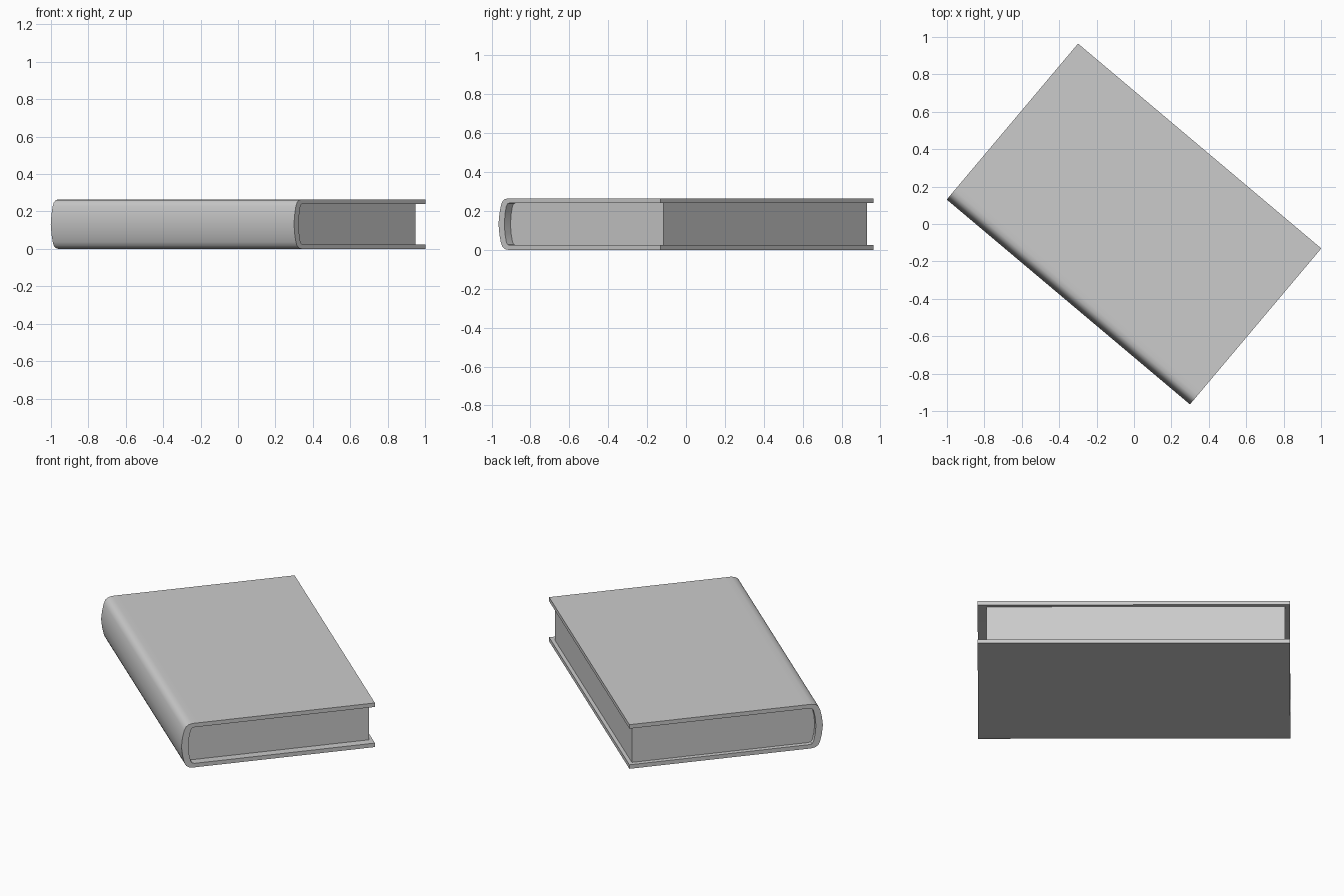
import bpy, bmesh, math

cube = bpy.data.objects.get("Cube")
if cube:
    bpy.data.objects.remove(cube, do_unlink=True)

LENGTH, WIDTH, HEIGHT, BOARD = 1.70, 1.09, 0.265, 0.024
TURN = math.radians(-40.1)

grey = bpy.data.materials.new("plain grey")
grey.use_nodes = True
colour = (0.6, 0.6, 0.6, 1)
grey.diffuse_color = colour
grey.node_tree.nodes["Principled BSDF"].inputs["Base Color"].default_value = colour


def mirrored(half):
    """Mirror an upper half profile, ending at mid height, to the lower half."""
    return half + [(y, HEIGHT - z) for y, z in reversed(half[:-1])]


def extrude_profile(name, profile, x0, x1):
    """Extrude a closed (depth, height) profile along the spine direction."""
    bm = bmesh.new()
    verts = [bm.verts.new((x0, y - WIDTH / 2, z)) for y, z in profile]
    face = bm.faces.new(verts)
    moved = bmesh.ops.extrude_face_region(bm, geom=[face], use_keep_orig=True)["geom"]
    for v in moved:
        if isinstance(v, bmesh.types.BMVert):
            v.co.x = x1
    bmesh.ops.recalc_face_normals(bm, faces=bm.faces)
    mesh = bpy.data.meshes.new(name)
    bm.to_mesh(mesh)
    bm.free()
    mesh.materials.append(grey)
    obj = bpy.data.objects.new(name, mesh)
    bpy.context.collection.objects.link(obj)
    obj.rotation_euler.z = TURN
    bpy.ops.object.select_all(action="DESELECT")
    obj.select_set(True)
    bpy.context.view_layer.objects.active = obj
    bpy.ops.object.shade_smooth_by_angle(angle=math.radians(35))
    return obj


# Rounded spine, outside and inside, from the upper board to mid height
MID = HEIGHT / 2
outer = mirrored([(0.10, HEIGHT), (0.066, HEIGHT), (0.043, 0.261), (0.026, 0.249),
                  (0.016, 0.228), (0.006, 0.185), (0, MID)])
inner = mirrored([(0.075, HEIGHT - BOARD), (0.062, 0.238), (0.053, 0.226),
                  (0.044, 0.185), (0.039, MID)])

# Cover: both boards and the spine as one shell
cover = [(WIDTH, HEIGHT)] + outer + [(WIDTH, 0), (WIDTH, BOARD)]
cover += list(reversed(inner)) + [(WIDTH, HEIGHT - BOARD)]
extrude_profile("cover", cover, -LENGTH / 2, LENGTH / 2)

# Page block, set back from the edges of the boards
fore = WIDTH - 0.021
pages = [(fore, HEIGHT - BOARD)] + inner + [(fore, BOARD)]
extrude_profile("page_block", pages, -LENGTH / 2 + 0.027, LENGTH / 2 - 0.049)
